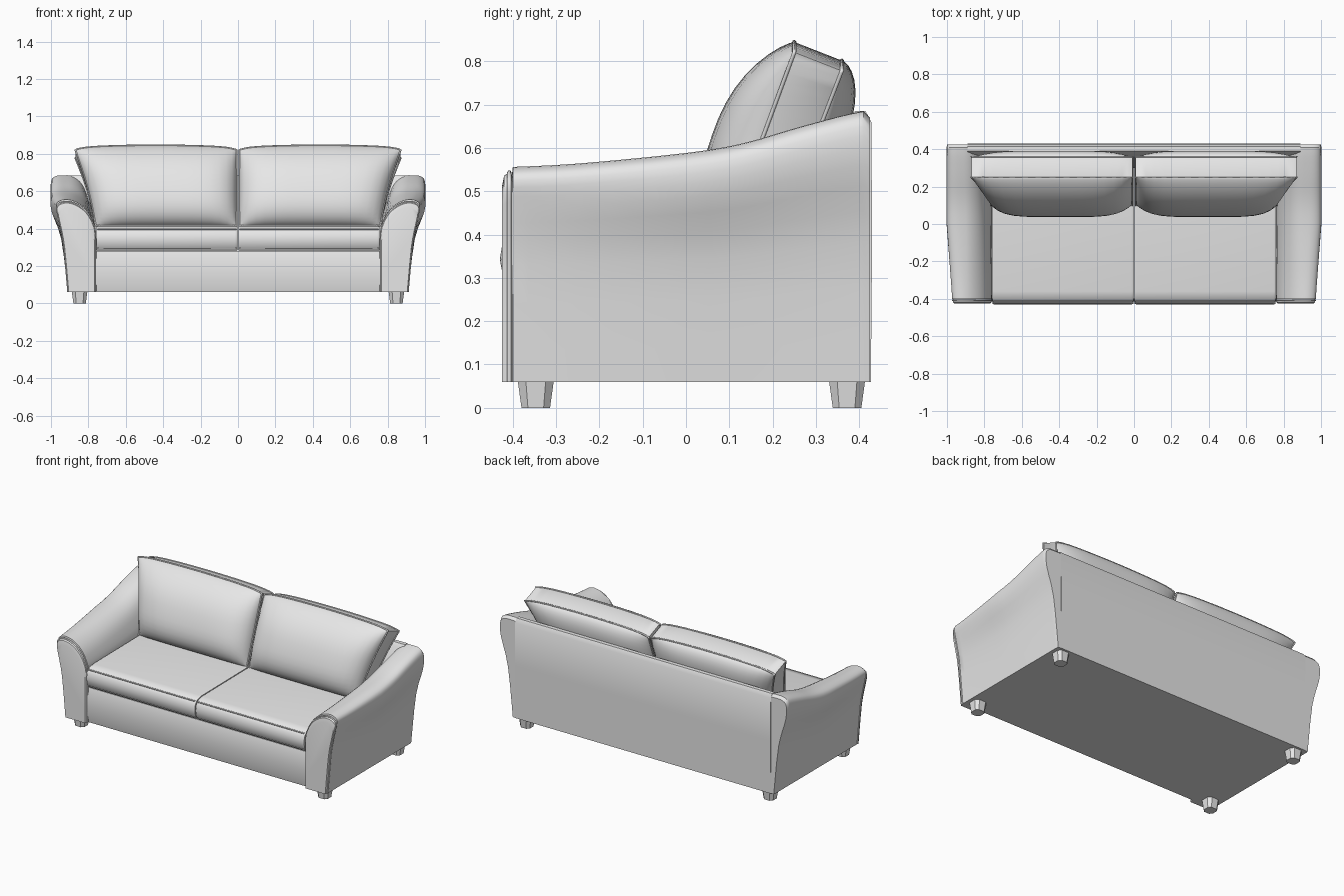
import bpy, bmesh, math
from mathutils import Vector

if "Cube" in bpy.data.objects:
    bpy.data.objects.remove(bpy.data.objects["Cube"])

fabric = bpy.data.materials.new("grey fabric")
fabric.use_nodes = True
grey = (0.8, 0.8, 0.8, 1)
fabric.diffuse_color = grey
fabric.node_tree.nodes["Principled BSDF"].inputs["Base Color"].default_value = grey


def finish(name, bm, mirror=True, bevel=0, angle=40):
    bmesh.ops.recalc_face_normals(bm, faces=bm.faces)
    mesh = bpy.data.meshes.new(name)
    bm.to_mesh(mesh)
    bm.free()
    obj = bpy.data.objects.new(name, mesh)
    bpy.context.collection.objects.link(obj)
    mesh.materials.append(fabric)
    bpy.ops.object.select_all(action='DESELECT')
    obj.select_set(True)
    bpy.context.view_layer.objects.active = obj
    bpy.ops.object.shade_smooth_by_angle(angle=math.radians(angle))
    if bevel:
        mod = obj.modifiers.new("soft edges", 'BEVEL')
        mod.width, mod.segments = bevel, 3
    if mirror:
        obj.modifiers.new("other side", 'MIRROR')
    return obj


def loft(sections):
    """Skin closed rings of points and cap both ends."""
    bm = bmesh.new()
    rings = [[bm.verts.new(p) for p in s] for s in sections]
    n = len(rings[0])
    for a, b in zip(rings, rings[1:]):
        for i in range(n):
            j = (i + 1) % n
            bm.faces.new((a[i], a[j], b[j], b[i]))
    bm.faces.new(rings[0])
    bm.faces.new(rings[-1])
    return bm


def spline(pts, steps=3):
    """Round off an open row of points, passing through each one."""
    p = [Vector(q) for q in pts]
    p = [p[0]] + p + [p[-1]]
    out = []
    for a, b, c, d in zip(p, p[1:], p[2:], p[3:]):
        for k in range(steps):
            t = k / steps
            out.append(0.5 * (2 * b + (c - a) * t + (2 * a - 5 * b + 4 * c - d) * t ** 2
                              + (3 * b - a - 3 * c + d) * t ** 3))
    return out + [p[-1]]


def piping(name, pts, radius=0.005, closed=True):
    curve = bpy.data.curves.new(name, 'CURVE')
    curve.dimensions = '3D'
    curve.bevel_depth, curve.bevel_resolution = radius, 1
    line = curve.splines.new('POLY')
    line.points.add(len(pts) - 1)
    for q, p in zip(line.points, pts):
        q.co = (*p, 1)
    line.use_cyclic_u = closed
    obj = bpy.data.objects.new(name, curve)
    bpy.context.collection.objects.link(obj)
    curve.materials.append(fabric)
    obj.modifiers.new("other side", 'MIRROR')


# Rolled arms: the section rises and flares from front to back
FLOOR = 0.06
front_arm = spline([(0.76, 0.06), (0.76, 0.36), (0.775, 0.44), (0.81, 0.5), (0.86, 0.54), (0.91, 0.556),
                    (0.95, 0.55), (0.972, 0.525), (0.96, 0.46), (0.935, 0.33), (0.91, 0.06)])
back_arm = spline([(0.76, 0.06), (0.765, 0.42), (0.8, 0.56), (0.835, 0.645), (0.88, 0.68), (0.93, 0.685),
                   (0.975, 0.68), (1.0, 0.65), (0.995, 0.56), (0.945, 0.38), (0.91, 0.06)])
heights = spline([(-0.4, 0.0), (-0.25, 0.06), (0.0, 0.25), (0.13, 0.42), (0.25, 0.69), (0.36, 0.92), (0.41, 1.0)])


def arm_section(y, rise, scale=1.0):
    flare = min(1, max(rise, (y + 0.4) / 0.4))
    ring = []
    for f, b in zip(front_arm, back_arm):
        x = f.x + (b.x - f.x) * (flare if f.x > 0.9 else rise)
        z = f.y + (b.y - f.y) * rise
        ring.append(Vector((0.85 + (x - 0.85) * scale, y, FLOOR + (z - FLOOR) * scale)))
    return ring


arm = [arm_section(-0.425, 0, 0.91), arm_section(-0.42, 0, 0.96), arm_section(-0.408, 0, 0.975),
       arm_section(-0.402, 0, 0.965)]
arm += [arm_section(h.x, h.y) for h in heights]
arm.append(arm_section(0.425, 1, 0.975))
finish("arms", loft(arm))
piping("arm_front_piping", arm_section(-0.408, 0, 0.975), closed=False)

# Base and backrest shell
base = [(0.4, 0.06), (-0.402, 0.06), (-0.411, 0.1), (-0.415, 0.17), (-0.411, 0.24), (-0.4, 0.278), (0.4, 0.278)]
finish("base", loft([[(x, y, z) for y, z in base] for x in (-0.8, 0.8)]), mirror=False)
shell = [(0.3, 0.06), (0.427, 0.06), (0.43, 0.4), (0.428, 0.66), (0.415, 0.685), (0.39, 0.685), (0.375, 0.665),
         (0.3, 0.42)]
finish("backrest", loft([[(x, y, z) for y, z in shell] for x in (-0.89, 0.89)]), mirror=False)

# Seat cushions with a rolled front edge
seat = [(0.33, 0.283), (-0.405, 0.283), (-0.423, 0.305), (-0.43, 0.343), (-0.424, 0.38), (-0.405, 0.403),
        (-0.36, 0.413), (0.33, 0.42)]
slices = []
for x, s in ((0.003, 0.97), (0.007, 0.99), (0.016, 1), (0.745, 1), (0.753, 0.99), (0.757, 0.97)):
    slices.append([(x, y * (1 + (s - 1) / 3), 0.345 + (z - 0.345) * s) for y, z in seat])
finish("seat_cushions", loft(slices))
for z in (0.295, 0.397):
    piping("seat_piping", [(x, -0.414, z) for x in (0.008, 0.752)], 0.004, closed=False)

# Leaning back cushions: two bulging faces joined by a boxed edge
N = 18
steps = [(1 - math.cos(math.pi * i / N)) / 2 for i in range(N + 1)]


def cushion_point(u, v, back):
    edge = abs(2 * u - 1)
    outer = 0.76 + 0.11 * v - 0.012 * math.sin(math.pi * v)
    x = 0.008 + u * (outer - 0.008)
    swell = max(0, 1 - edge ** 5) ** 0.6 * max(0, 1 - abs(2 * v - 1) ** 2.5) ** 0.7
    crown = (0.012 * (1 - edge ** 2) - 0.012 * edge ** 10) * v
    if back:
        return Vector((x, min(0.395, 0.22 + 0.14 * v + 0.075 * swell), 0.415 + 0.375 * v + crown))
    return Vector((x, 0.1 + 0.15 * v - 0.115 * swell, 0.415 + 0.418 * v + crown))


rim = [(i, 0) for i in range(N)] + [(N, i) for i in range(N)]
rim += [(N - i, N) for i in range(N)] + [(0, N - i) for i in range(N)]
bm = bmesh.new()
sides = []
for back in (False, True):
    grid = [[bm.verts.new(cushion_point(u, v, back)) for v in steps] for u in steps]
    sides.append(grid)
    for i in range(N):
        for j in range(N):
            bm.faces.new((grid[i][j], grid[i + 1][j], grid[i + 1][j + 1], grid[i][j + 1]))
for (a, b), (c, d) in zip(rim, rim[1:] + rim[:1]):
    bm.faces.new((sides[0][a][b], sides[0][c][d], sides[1][c][d], sides[1][a][b]))
finish("back_cushions", bm)
for back in (False, True):
    piping("back_cushion_piping", [cushion_point(steps[i], steps[j], back) for i, j in rim])

# Short tapered feet
for name, y in (("front_feet", -0.347), ("back_feet", 0.372)):
    rings = []
    for z, half in ((0, 0.033), (0.065, 0.042)):
        cut = half * 0.55
        corners = [(half, cut), (cut, half), (-cut, half), (-half, cut),
                   (-half, -cut), (-cut, -half), (cut, -half), (half, -cut)]
        rings.append([(0.847 + a, y + b, z) for a, b in corners])
    finish(name, loft(rings), angle=30)
